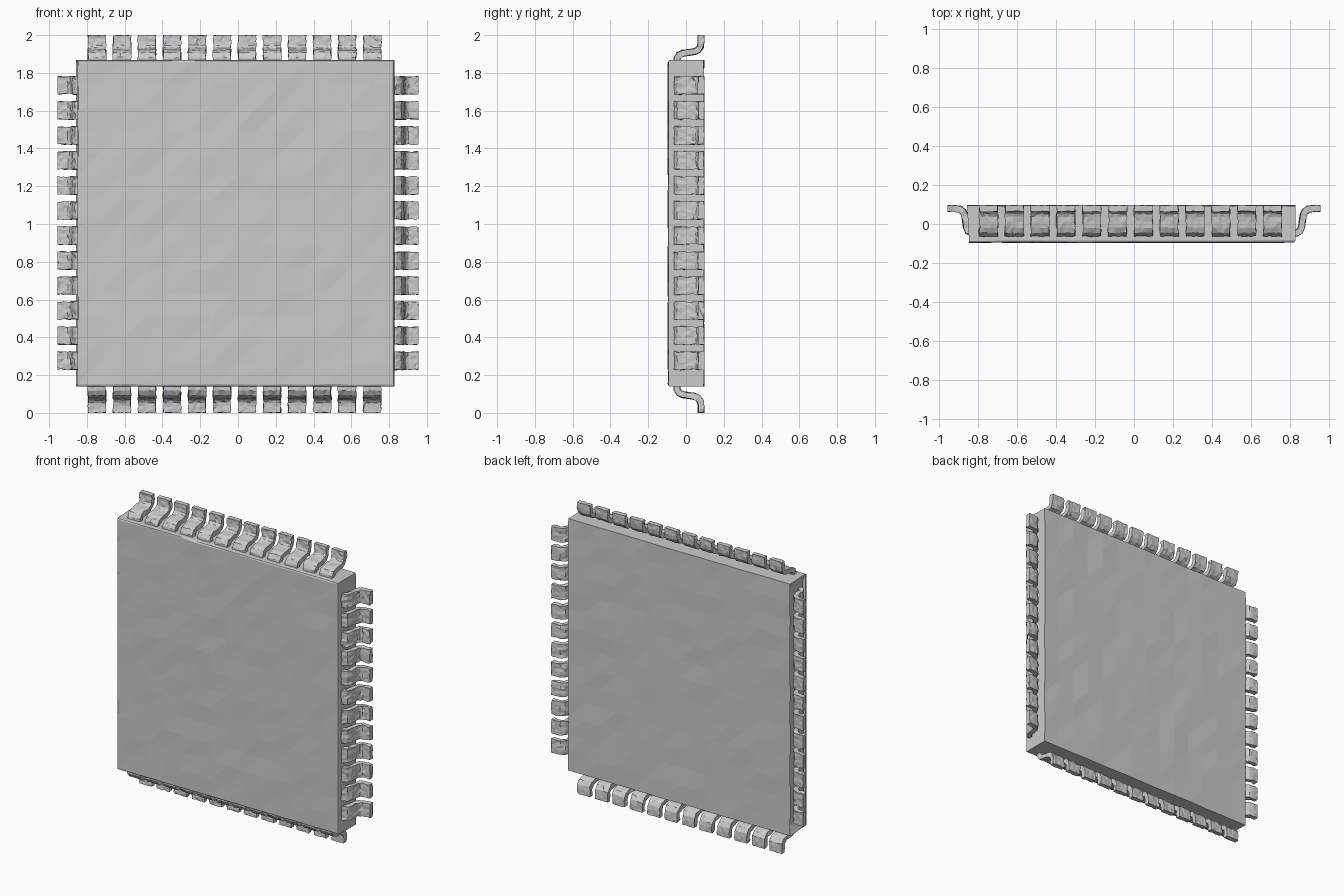
import bpy, bmesh, math, random
from mathutils import Vector

if "Cube" in bpy.data.objects:
    bpy.data.objects.remove(bpy.data.objects["Cube"])

random.seed(4)


def jitter(a):
    return random.uniform(-a, a)


def make_object(name, bm):
    bmesh.ops.recalc_face_normals(bm, faces=bm.faces[:])
    me = bpy.data.meshes.new(name)
    bm.to_mesh(me)
    bm.free()
    ob = bpy.data.objects.new(name, me)
    bpy.context.collection.objects.link(ob)
    return ob


# chip package: flat slab, softened front rim, shallow pocket on the left side
X0, X1, Z0, Z1, H = -0.857, 0.828, 0.14, 1.867, 0.095
bm = bmesh.new()
bmesh.ops.create_cube(bm, size=1)
for v in bm.verts:
    v.co = ((X0 + X1) / 2 + v.co.x * (X1 - X0), v.co.y * 2 * H,
            (Z0 + Z1) / 2 + v.co.z * (Z1 - Z0))
left = [f for f in bm.faces if f.calc_center_median().x < X0 + 0.001]
bmesh.ops.inset_region(bm, faces=left, thickness=0.022)
for v in left[0].verts:
    v.co.x += 0.03
    v.co.z = 1.003 + (v.co.z - 1.003) * 0.955
rim = [e for e in bm.edges if all(v.co.y < -H + 0.001 for v in e.verts)]
bmesh.ops.bevel(bm, geom=rim, offset=0.012, segments=2, profile=0.5, affect='EDGES')

# slice into a grid and roughen the two large faces slightly
N = 14
for axis, lo, hi in ((0, X0, X1), (2, Z0, Z1)):
    for i in range(1, N):
        co, no = Vector(), Vector()
        co[axis] = lo + (hi - lo) * i / N
        no[axis] = 1
        bmesh.ops.bisect_plane(bm, geom=bm.verts[:] + bm.edges[:] + bm.faces[:],
                               plane_co=co, plane_no=no)
bmesh.ops.triangulate(bm, faces=bm.faces[:])
for v in bm.verts:
    if abs(v.co.y) > H - 0.001:
        v.co.y += jitter(0.0025)
make_object("chip_body", bm)

# gull-wing lead centreline: (distance outward, depth)
PATH = [(-0.012, -0.048), (0.012, -0.047), (0.03, -0.036), (0.039, -0.015),
        (0.043, 0.015), (0.047, 0.042), (0.056, 0.063), (0.075, 0.077),
        (0.1, 0.08), (0.118, 0.08), (0.135, 0.08)]
THICK, WIDTH, SPLIT = 0.032, 0.094, 5


def add_lead(bm, outward, along, edge, offset):
    rings = []
    for i, p in enumerate(PATH):
        a, b = PATH[max(i - 1, 0)], PATH[min(i + 1, len(PATH) - 1)]
        t = Vector((b[0] - a[0], b[1] - a[1])).normalized()
        n = Vector((-t.y, t.x)) * THICK / 2
        steps = [WIDTH * (k / SPLIT - 0.5) for k in range(SPLIT + 1)]
        ring = [(s, 1) for s in steps] + [(s, -1) for s in reversed(steps)]
        row = []
        for s, side in ring:
            o = p[0] + n.x * side + jitter(0.003)
            y = p[1] + n.y * side + jitter(0.003)
            co = outward * (edge + min(o, 0.135)) + along * (offset + s + jitter(0.004))
            row.append(bm.verts.new((co.x, min(y, 0.097), co.z + 1)))
        rings.append(row)
    m = len(rings[0])
    for r, q in zip(rings, rings[1:]):
        for k in range(m):
            bm.faces.new((r[k], r[(k + 1) % m], q[(k + 1) % m], q[k]))
    bm.faces.new(rings[0])
    bm.faces.new(rings[-1])


# twelve leads along each of the four sides
X, Z = Vector((1, 0, 0)), Vector((0, 0, 1))
for name, out, along, edge, mid in (
        ("right_leads", X, Z, 0.821, 0.005), ("left_leads", -X, Z, 0.821, 0.005),
        ("top_leads", Z, X, 0.865, -0.018), ("bottom_leads", -Z, X, 0.865, -0.018)):
    bm = bmesh.new()
    for i in range(12):
        add_lead(bm, out, along, edge, mid + (i - 5.5) * 0.1325)
    bmesh.ops.triangulate(bm, faces=bm.faces[:])
    make_object(name, bm)
